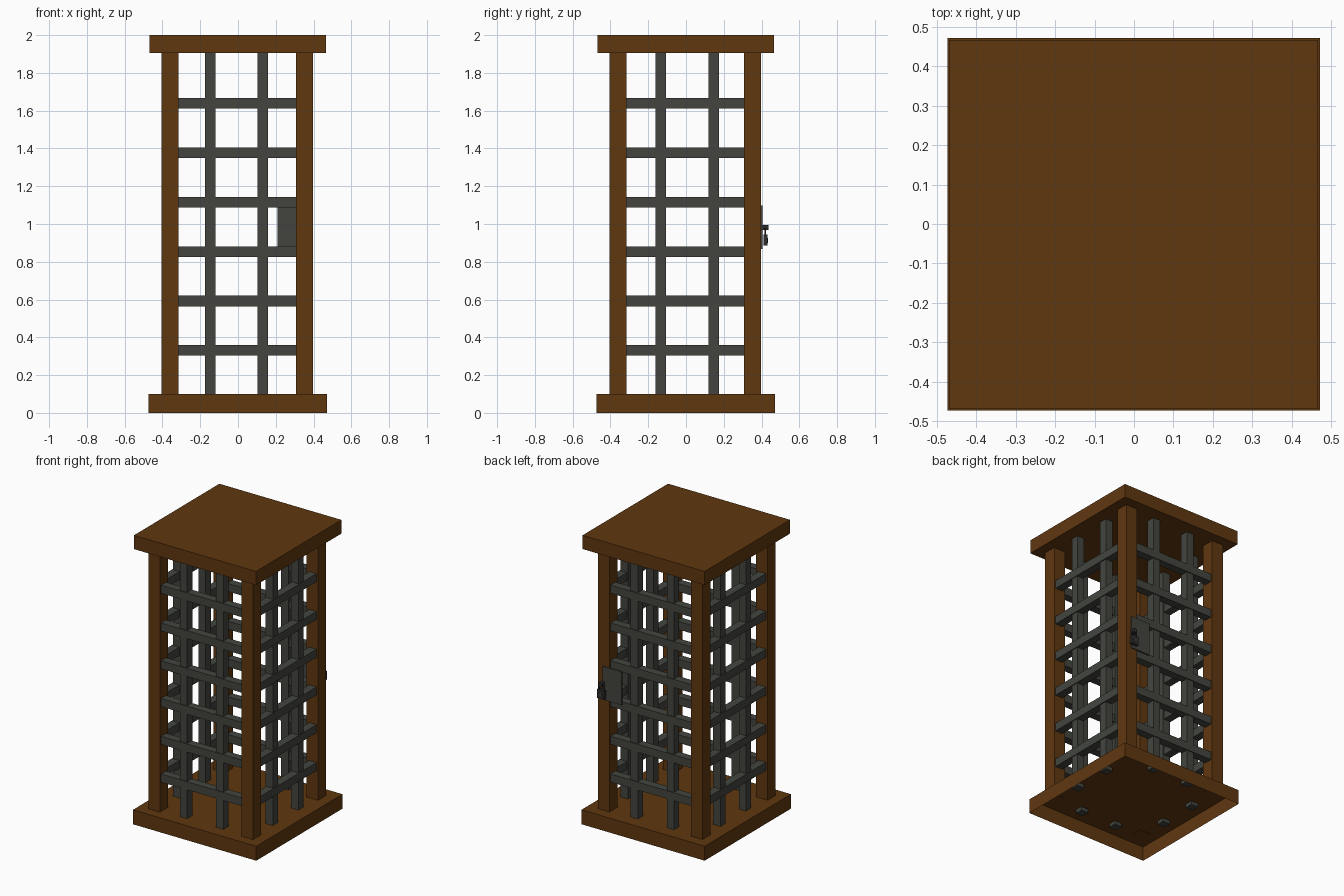
import bpy, bmesh, math

if "Cube" in bpy.data.objects:
    bpy.data.objects.remove(bpy.data.objects["Cube"])


def material(name, rgb):
    m = bpy.data.materials.new(name)
    m.diffuse_color = (*rgb, 1)
    m.use_nodes = True
    m.node_tree.nodes["Principled BSDF"].inputs["Base Color"].default_value = m.diffuse_color
    return m


WOOD = material("brown_wood", (0.115, 0.039, 0.005))
IRON = material("dark_iron", (0.056, 0.060, 0.050))
LOCK = material("black_iron", (0.025, 0.027, 0.025))


def box(name, lo, hi, mat, open_bottom=False):
    """Axis-aligned box from its low corner to its high corner."""
    bm = bmesh.new()
    bmesh.ops.create_cube(bm, size=1)
    for v in bm.verts:
        for i in range(3):
            v.co[i] = lo[i] if v.co[i] < 0 else hi[i]
    bm.normal_update()
    if open_bottom:
        down = [f for f in bm.faces if f.normal.z < -0.9]
        bmesh.ops.delete(bm, geom=down, context='FACES_ONLY')
    me = bpy.data.meshes.new(name)
    bm.to_mesh(me)
    bm.free()
    me.materials.append(mat)
    ob = bpy.data.objects.new(name, me)
    bpy.context.collection.objects.link(ob)
    return ob


# Base (hollow underneath) and roof slab
box("base", (-0.473, -0.473, 0), (0.471, 0.471, 0.1), WOOD, open_bottom=True)
box("roof", (-0.469, -0.469, 1.905), (0.466, 0.466, 2.0), WOOD)

# Corner posts
POST = ((-0.404, -0.315), (0.308, 0.397))
for i, (x0, x1) in enumerate(POST):
    for j, (y0, y1) in enumerate(POST):
        box(f"corner_post_{i}{j}", (x0, y0, 0.098), (x1, y1, 1.906), WOOD)

# Upright bars: two on each side
H = 0.028
for side, d in (("near", -0.358), ("far", 0.352)):
    for k, c in enumerate((-0.147, 0.131)):
        box(f"upright_bar_x_{side}_{k}", (c - H, d - H, 0.075),
            (c + H, d + H, 1.91), IRON)
    for k, c in enumerate((-0.134, 0.146)):
        box(f"upright_bar_y_{side}_{k}", (d - H, c - H, 0.075),
            (d + H, c + H, 1.91), IRON)

# Cross bars: six on each side, just proud of the uprights
for k in range(6):
    z = 0.331 + 0.2615 * k
    for side, d in (("near", -0.364), ("far", 0.358)):
        box(f"cross_bar_x_{side}_{k}", (-0.32, d - H, z - H),
            (0.313, d + H, z + H), IRON)
        box(f"cross_bar_y_{side}_{k}", (d - H, -0.32, z - H),
            (d + H, 0.313, z + H), IRON)

# Lock plate on the back, with staple and padlock
box("lock_plate", (0.21, 0.394, 0.868), (0.358, 0.404, 1.098), IRON)
CX = 0.352
box("staple", (CX - 0.012, 0.400, 0.967), (CX + 0.012, 0.436, 0.995), LOCK)
box("padlock_body", (CX - 0.027, 0.410, 0.885), (CX + 0.027, 0.431, 0.945), LOCK)
box("keyhole", (CX - 0.009, 0.430, 0.900), (CX + 0.009, 0.433, 0.925), IRON)

# Padlock shackle: arched rod
cu = bpy.data.curves.new("padlock_shackle", 'CURVE')
cu.dimensions = '3D'
cu.bevel_depth = 0.004
cu.bevel_resolution = 1
pts = [(CX - 0.018, 0.940)]
pts += [(CX - 0.018 * math.cos(a), 0.965 + 0.015 * math.sin(a))
        for a in (math.pi * i / 6 for i in range(7))]
pts += [(CX + 0.018, 0.940)]
sp = cu.splines.new('POLY')
sp.points.add(len(pts) - 1)
for p, (x, z) in zip(sp.points, pts):
    p.co = (x, 0.42, z, 1)
cu.materials.append(LOCK)
bpy.context.collection.objects.link(bpy.data.objects.new("padlock_shackle", cu))
